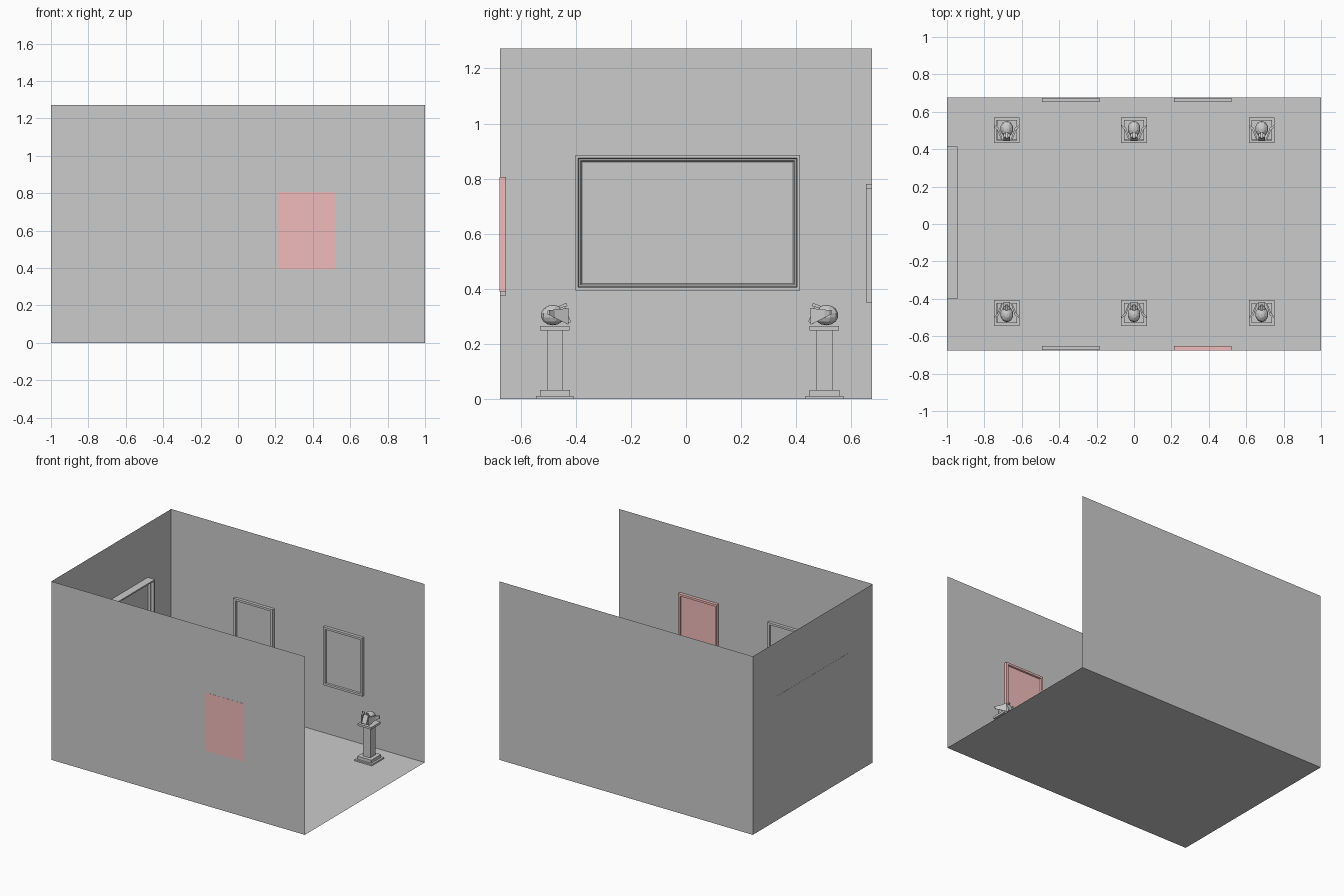
import bpy, bmesh, math
from mathutils import Matrix, Vector

if "Cube" in bpy.data.objects:
    bpy.data.objects.remove(bpy.data.objects["Cube"])

W, D, H = 1.0, 0.675, 1.272

def finish(name, bm, mat=None):
    bmesh.ops.recalc_face_normals(bm, faces=bm.faces)
    me = bpy.data.meshes.new(name)
    bm.to_mesh(me)
    bm.free()
    ob = bpy.data.objects.new(name, me)
    bpy.context.collection.objects.link(ob)
    if mat:
        me.materials.append(mat)
    return ob

def sheet(name, pts):
    bm = bmesh.new()
    bm.faces.new([bm.verts.new(p) for p in pts])
    return finish(name, bm)

def box(bm, size, loc, rot=None):
    m = Matrix.Translation(loc) @ (rot or Matrix()) @ Matrix.Diagonal((*size, 1))
    bmesh.ops.create_cube(bm, size=1, matrix=m)

def frame(name, origin, u, n, width, height, steps, mat=None):
    """Framed picture: rectangular rings of (inset, depth), closed front and back."""
    origin, u, n = Vector(origin), Vector(u), Vector(n)
    bm = bmesh.new()
    rings = []
    for inset, depth in steps:
        a, b = width / 2 - inset, height / 2 - inset
        rings.append([bm.verts.new(origin + u * s * a + Vector((0, 0, t * b)) + n * depth)
                      for s, t in ((-1, -1), (1, -1), (1, 1), (-1, 1))])
    for r, q in zip(rings, rings[1:]):
        for i in range(4):
            j = (i + 1) % 4
            bm.faces.new((r[i], r[j], q[j], q[i]))
    bm.faces.new(rings[0])
    bm.faces.new(rings[-1])
    return finish(name, bm, mat)

# open room: floor and three walls
sheet("floor", [(-W, -D, 0), (W, -D, 0), (W, D, 0), (-W, D, 0)])
sheet("front_wall", [(-W, -D, 0), (W, -D, 0), (W, -D, H), (-W, -D, H)])
sheet("back_wall", [(-W, D, 0), (W, D, 0), (W, D, H), (-W, D, H)])
sheet("left_wall", [(-W, -D, 0), (-W, D, 0), (-W, D, H), (-W, -D, H)])

# pictures on the long walls, one of them red
red = bpy.data.materials.new("red")
red.diffuse_color = (0.88, 0.5, 0.5, 1)
red.use_nodes = True
red.node_tree.nodes["Principled BSDF"].inputs["Base Color"].default_value = red.diffuse_color
small = [(0, 0.0005), (0, 0.022), (0.015, 0.022), (0.017, 0.01)]
red_steps = [(0, -0.001)] + small[1:]
for name, x, side, z, mat in (("front_picture_left", -0.338, -1, 0.583, None),
                              ("front_picture_right", 0.368, -1, 0.599, red),
                              ("back_picture_left", -0.338, 1, 0.573, None),
                              ("back_picture_right", 0.368, 1, 0.558, None)):
    frame(name, (x, side * D, z), (1, 0, 0), (0, -side, 0), 0.306, 0.415,
          red_steps if mat else small, mat)

# large picture with stepped moulding on the left wall
frame("large_picture", (-W, 0.006, 0.64), (0, 1, 0), (1, 0, 0), 0.815, 0.49,
      [(0, -0.001), (0, 0.055), (0.01, 0.055), (0.014, 0.035), (0.019, 0.035), (0.025, 0.018)])

def pedestal(name, place):
    bm = bmesh.new()
    for size, z0, z1 in ((0.137, 0.001, 0.011), (0.109, 0.011, 0.033),
                         (0.058, 0.033, 0.25), (0.107, 0.25, 0.265)):
        box(bm, (size, size, z1 - z0), (0, 0, (z0 + z1) / 2))
    finish(name, bm).matrix_world = place

def helmet(name, place):
    bm = bmesh.new()
    # faceted dome
    bmesh.ops.create_uvsphere(bm, u_segments=10, v_segments=7, radius=1, matrix=
                              Matrix.Translation((0, -0.007, 0.305)) @
                              Matrix.Diagonal((0.036, 0.044, 0.037, 1)))
    # tilted face guard and crest
    tilt = Matrix.Rotation(math.radians(22), 4, 'X')
    box(bm, (0.036, 0.02, 0.062), (0, 0.038, 0.305), tilt)
    box(bm, (0.014, 0.03, 0.012), (0, 0.03, 0.338), tilt)
    # swept side guards
    for s in (-1, 1):
        prof = [(0.024, 0.045), (0.03, 0.05), (0.05, 0.0), (0.069, -0.02),
                (0.066, -0.027), (0.043, -0.012)]
        lo = [bm.verts.new((s * x, y, 0.295 - y * 0.5)) for x, y in prof]
        hi = [bm.verts.new((s * x, y, 0.325 + y * 0.1)) for x, y in prof]
        bm.faces.new(lo)
        bm.faces.new(hi)
        for i in range(6):
            j = (i + 1) % 6
            bm.faces.new((lo[i], lo[j], hi[j], hi[i]))
    finish(name, bm).matrix_world = place

# two rows of displays facing the room centre
for row, y, turn in (("front", -0.476, 0), ("back", 0.502, math.pi)):
    for i, x in enumerate((-0.68, 0, 0.683)):
        place = Matrix.Translation((x, y, 0)) @ Matrix.Rotation(turn, 4, 'Z')
        pedestal(f"{row}_pedestal_{i + 1}", place)
        helmet(f"{row}_helmet_{i + 1}", place)
